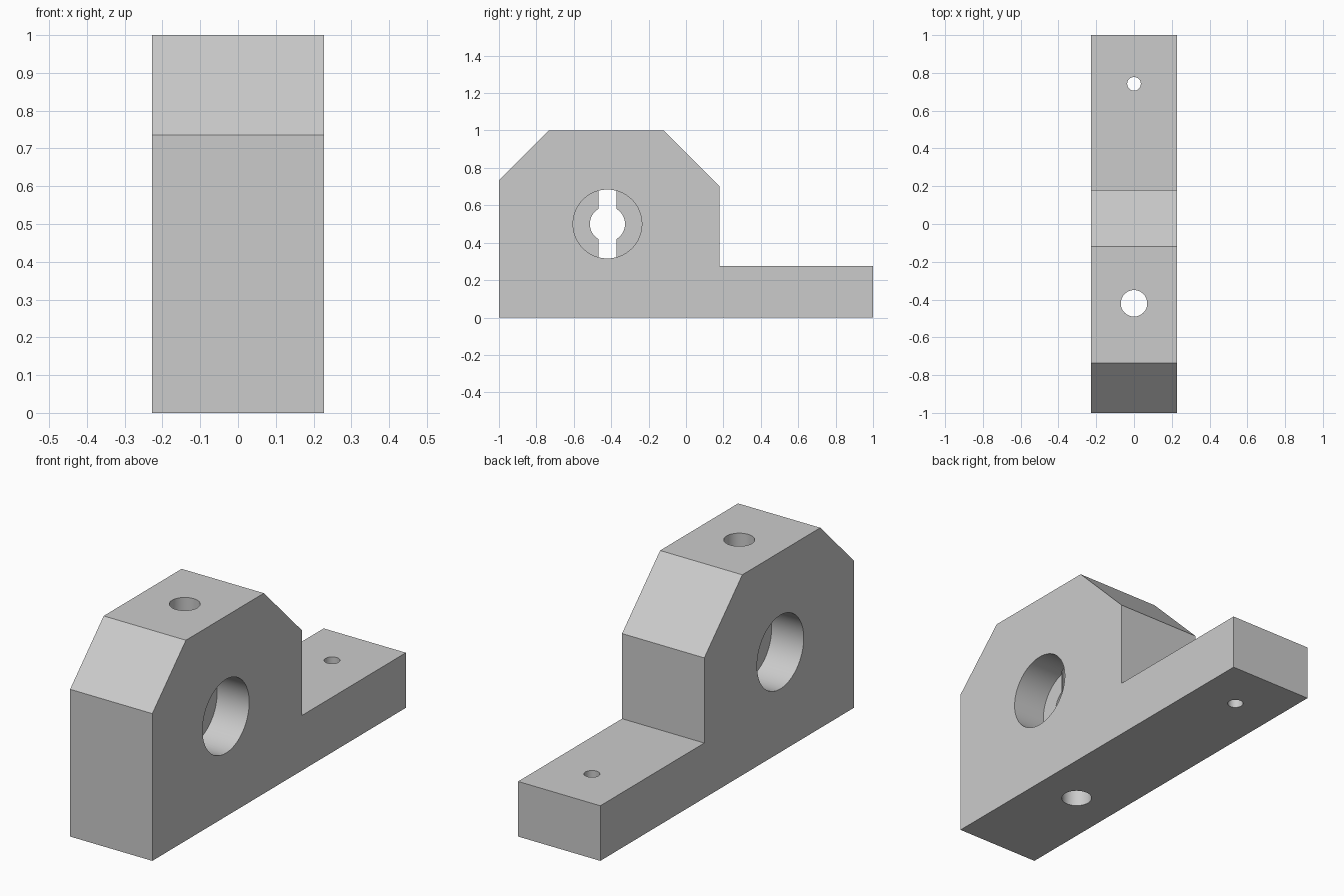
import bpy
import bmesh
import math

cube = bpy.data.objects.get("Cube")
if cube:
    bpy.data.objects.remove(cube, do_unlink=True)

HALF_WIDTH = 0.227
WEB_HALF = 0.05           # half thickness of the wall left between the two bores
BORE_Y, BORE_Z = -0.42, 0.5

grey = bpy.data.materials.new("plain grey")
grey.use_nodes = True
colour = (0.6, 0.6, 0.6, 1)
grey.diffuse_color = colour
grey.node_tree.nodes["Principled BSDF"].inputs["Base Color"].default_value = colour


def add_object(name, bm):
    bmesh.ops.recalc_face_normals(bm, faces=bm.faces)
    mesh = bpy.data.meshes.new(name)
    bm.to_mesh(mesh)
    bm.free()
    mesh.materials.append(grey)
    obj = bpy.data.objects.new(name, mesh)
    bpy.context.collection.objects.link(obj)
    return obj


def drill(target, radius, depth, location, rotation=(0, 0, 0)):
    """Cut a round hole and discard the cutter."""
    bm = bmesh.new()
    bmesh.ops.create_cone(bm, cap_ends=True, segments=64,
                          radius1=radius, radius2=radius, depth=depth)
    cutter = add_object("hole_cutter", bm)
    cutter.location, cutter.rotation_euler = location, rotation
    cutter.hide_render = True
    bpy.context.view_layer.update()
    mod = target.modifiers.new("hole", 'BOOLEAN')
    mod.operation, mod.solver, mod.object = 'DIFFERENCE', 'EXACT', cutter
    bpy.context.view_layer.objects.active = target
    bpy.ops.object.modifier_apply(modifier=mod.name)
    bpy.data.objects.remove(cutter, do_unlink=True)


# Block with chamfered top and a low rear foot, extruded from its side profile
profile = [(-1, 0), (1, 0), (1, 0.275), (0.18, 0.275),
           (0.18, 0.7), (-0.12, 1), (-0.735, 1), (-1, 0.735)]
bm = bmesh.new()
side = bm.faces.new([bm.verts.new((-HALF_WIDTH, y, z)) for y, z in profile])
extruded = bmesh.ops.extrude_face_region(bm, geom=[side])["geom"]
bmesh.ops.translate(bm, vec=(2 * HALF_WIDTH, 0, 0),
                    verts=[v for v in extruded if isinstance(v, bmesh.types.BMVert)])
block = add_object("mounting_block", bm)

# Wide blind bores from both sides, joined by a narrower through hole
across = (0, math.pi / 2, 0)
for sign in (-1, 1):
    drill(block, 0.184, 0.4, (sign * (WEB_HALF + 0.2), BORE_Y, BORE_Z), across)
drill(block, 0.094, 1, (0, BORE_Y, BORE_Z), across)

# Vertical hole through the body and screw hole in the foot
drill(block, 0.07, 3, (0, BORE_Y, 0.5))
drill(block, 0.036, 1, (0, 0.742, 0.2))

# Round hole walls, crisp edges
bpy.ops.object.select_all(action='DESELECT')
block.select_set(True)
bpy.context.view_layer.objects.active = block
bpy.ops.object.shade_smooth_by_angle(angle=math.radians(30))
